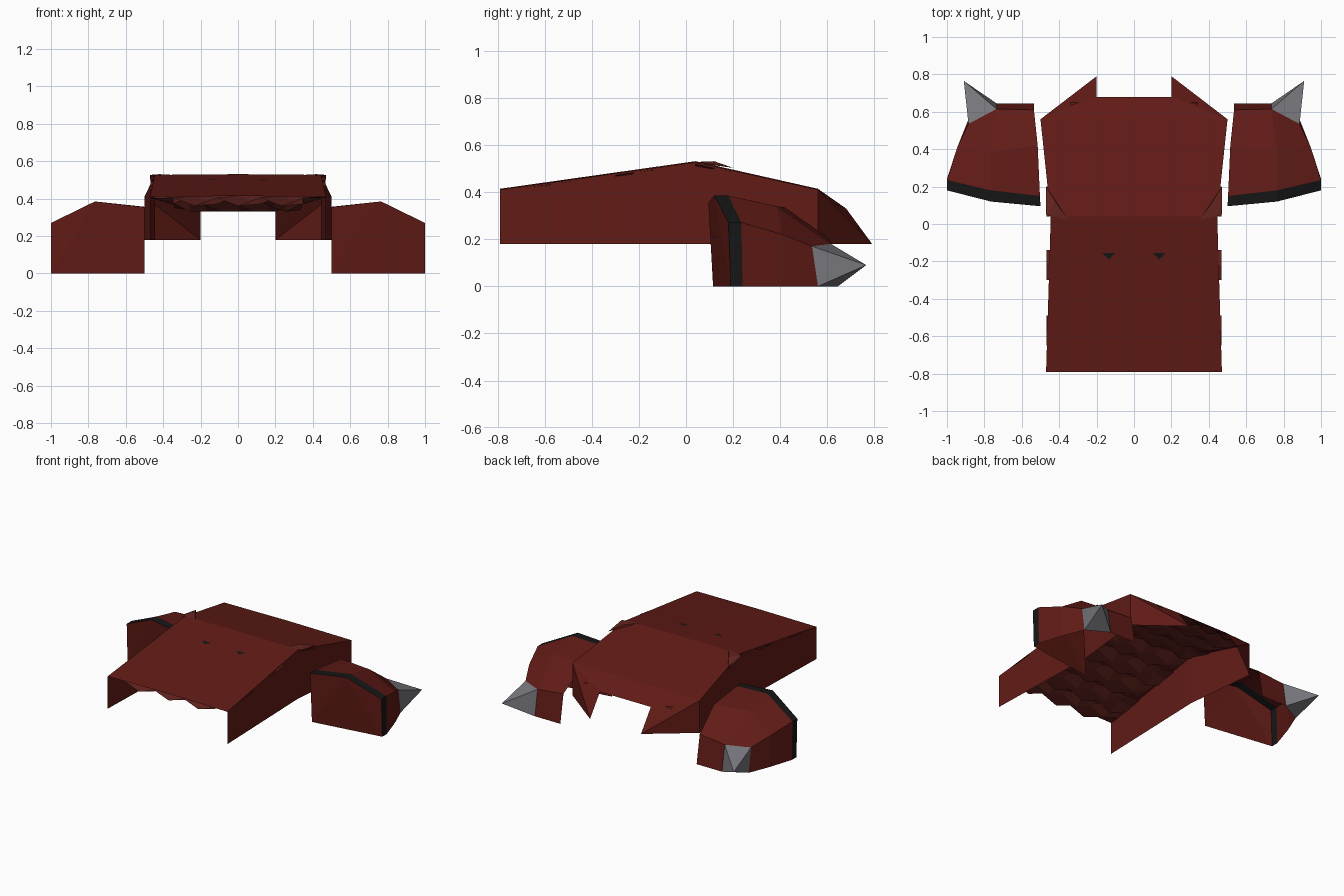
import bpy

if "Cube" in bpy.data.objects:
    bpy.data.objects.remove(bpy.data.objects["Cube"])

def material(name, rgb):
    m = bpy.data.materials.new(name)
    m.diffuse_color = (*rgb, 1)
    m.use_nodes = True
    m.node_tree.nodes["Principled BSDF"].inputs["Base Color"].default_value = m.diffuse_color
    return m

RED = material("dark_red", (0.12, 0.011, 0.008))
SCALE = material("scale_red", (0.13, 0.018, 0.014))
BLACK = material("black_trim", (0.008, 0.008, 0.008))
GREY = material("horn_grey", (0.18, 0.18, 0.2))

def make(name, verts, faces, mat):
    me = bpy.data.meshes.new(name)
    me.from_pydata(verts, [], faces)
    me.materials.append(mat)
    ob = bpy.data.objects.new(name, me)
    bpy.context.collection.objects.link(ob)
    return ob

def strips(name, rows, mat):
    """Skin a list of equally long point rows."""
    n = len(rows[0])
    faces = [(r*n+i, r*n+i+1, (r+1)*n+i+1, (r+1)*n+i)
             for r in range(len(rows)-1) for i in range(n-1)]
    return make(name, [p for r in rows for p in r], faces, mat)

# Main shell: roof with vertical side walls, open at the front and underneath
stations = [(-0.79, 0.47, 0.41), (0.04, 0.445, 0.527), (0.56, 0.5, 0.41)]
strips("shell", [[(w, y, 0.18), (w, y, z), (0, y, z+0.004), (-w, y, z), (-w, y, 0.18)]
                 for y, w, z in stations], RED)

# Rear lip and the two pointed corner flaps
make("rear_lip", [(-0.5, .56, .41), (0, .56, .414), (0.5, .56, .41),
                  (0.2, .68, .33), (0, .68, .33), (-0.2, .68, .33)],
     [(0, 1, 4, 5), (1, 2, 3, 4)], RED)
for s, side in ((1, "right"), (-1, "left")):
    make(side + "_rear_flap", [(s*.5, .56, .41), (s*.2, .68, .33),
                               (s*.2, .79, .18), (s*.5, .56, .18)],
         [(0, 3, 2), (0, 2, 1)], RED)

def roof_z(y):
    if y < 0.04:
        return 0.41 + (y + 0.79) / 0.83 * 0.117
    if y < 0.56:
        return 0.527 - (y - 0.04) / 0.52 * 0.117
    return 0.41 - (y - 0.56) / 0.12 * 0.08

# Faceted scale rows lining the underside, some just reaching past the sides
scale_rows = [(-0.78, -0.65, .465), (-0.65, -0.49, .467), (-0.48, -0.31, .44),
              (-0.3, -0.14, .467), (-0.13, 0.03, .44), (0.04, 0.2, .467),
              (0.21, 0.38, .45), (0.39, 0.55, .46), (0.56, 0.65, .34)]
for k, (y0, y1, w) in enumerate(scale_rows):
    ym = (y0 + y1) / 2
    rows = []
    for j, y in enumerate((y0, ym, y1)):
        row = []
        for i in range(9):
            up = (i + j + k) % 2
            drop = (0.006 if up else 0.05) if j < 2 else (0.002 if up else 0.02)
            row.append((-w + w*i/4, y, roof_z(y) - drop))
        rows.append(row)
    # end corners stay close under the roof
    for row in rows:
        for i in (0, 8):
            x, y, z = row[i]
            row[i] = (x, y, roof_z(y) - 0.008)
    strips(f"scale_row_{k+1}", rows, SCALE)

# Raised ridge row ends on the roof
for s, side in ((1, "right"), (-1, "left")):
    make(side + "_ridge_scale", [(s*.47, .05, .527), (s*.47, .2, .503), (s*.35, .02, .527),
                                 (s*.42, .12, .531)],
         [(0, 1, 3), (0, 3, 2), (1, 2, 3)], SCALE)
    make(side + "_roof_notch", [(s*.10, -.155, .503), (s*.17, -.155, .503),
                                (s*.135, -.19, .498)], [(0, 1, 2)], BLACK)

# Shoulder pads: front plate, black rim, domed cover and rear horn
def pad(s, side):
    def mir(pts):
        return [(s*x, y, z) for x, y, z in pts]
    front = mir([(.5, .095, .355), (.765, .12, .385), (1, .18, .27), (1, .19, 0)])
    rim = mir([(.503, .15, .357), (.765, .18, .385), (1, .235, .27), (1, .24, 0)])
    mid = mir([(.515, .42, .335), (.765, .385, .34), (.945, .41, .22), (.945, .41, 0)])
    rear = mir([(.535, .61, .2), (.735, .615, .18), (.885, .535, .17), (.885, .56, 0)])
    make(side + "_pad_front", front + mir([(.5, .115, 0)]), [(0, 1, 4), (1, 3, 4), (1, 2, 3)], RED)
    strips(side + "_pad_rim", [front, rim], BLACK)
    strips(side + "_pad_cover", [rim, mid, rear], RED)
    make(side + "_pad_back", rear + mir([(.735, .645, 0), (.535, .645, 0)]),
         [(0, 1, 4, 5), (1, 2, 3, 4)], RED)
    make(side + "_pad_horn", rear[1:] + mir([(.735, .645, 0), (.91, .765, .09)]),
         [(0, 1, 4), (1, 2, 4), (2, 3, 4), (3, 0, 4)], GREY)

pad(1, "right")
pad(-1, "left")
